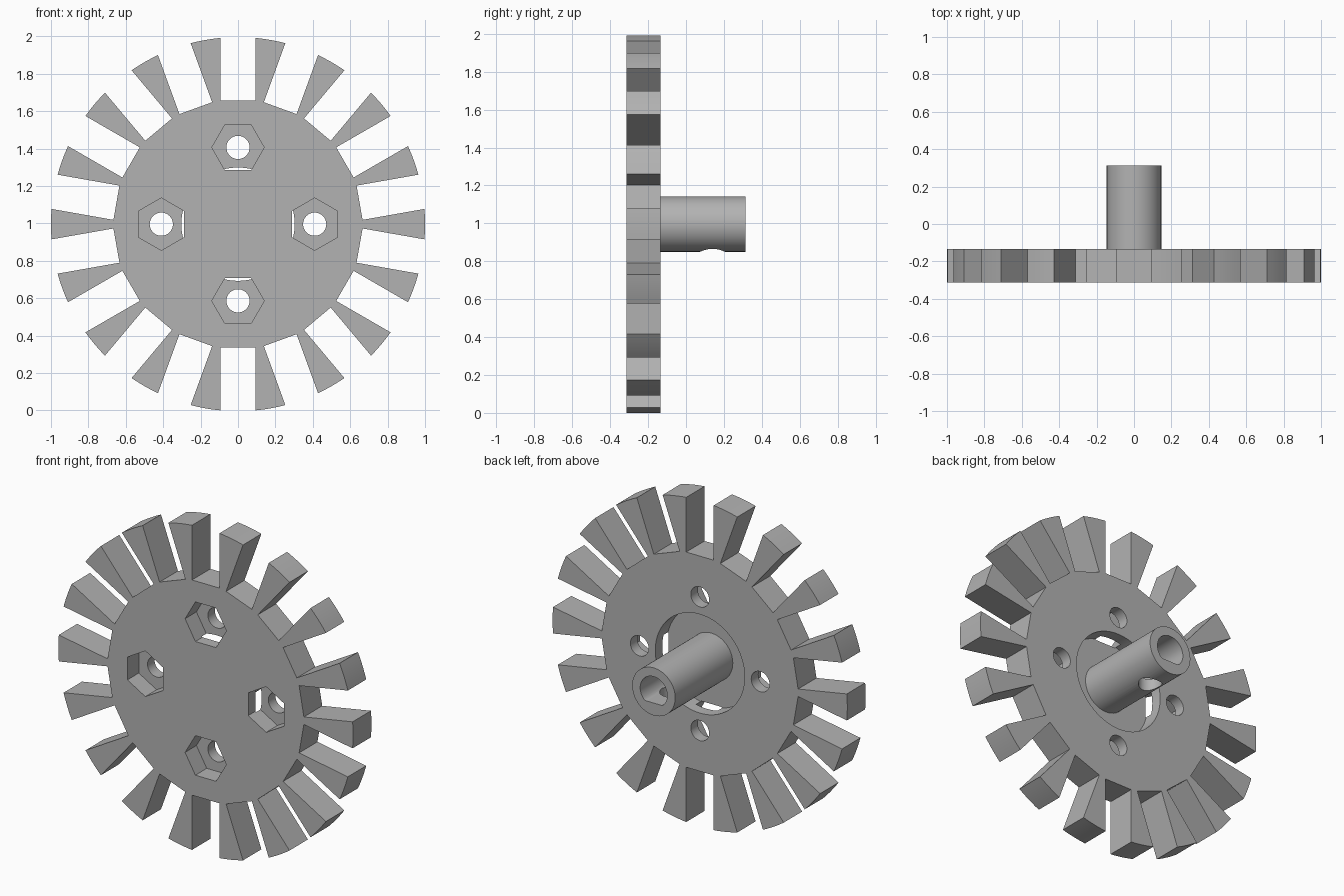
import bpy, bmesh
from math import sin, cos, asin, pi, radians, sqrt
from mathutils import Matrix

cube = bpy.data.objects.get("Cube")
if cube:
    bpy.data.objects.remove(cube)

TEETH, OUTER, ROOT, SLOT = 18, 1.0, 0.66, 0.093
FRONT, PLATE_BACK, END = -0.313, -0.135, 0.313
RECESS_FLOOR = PLATE_BACK - 0.11
POCKET_FLOOR = FRONT + 0.11
CZ = sqrt(OUTER ** 2 - SLOT ** 2)   # axle height so the lowest tips touch the ground

grey = bpy.data.materials.new("plain_grey")
grey.use_nodes = True
colour = (0.45, 0.45, 0.45, 1)
grey.diffuse_color = colour
grey.node_tree.nodes["Principled BSDF"].inputs["Base Color"].default_value = colour


def prism(name, outline, y0, y1):
    """Extrude an (x, z) outline from y0 to y1."""
    bm = bmesh.new()
    face = bm.faces.new([bm.verts.new((x, y0, z)) for x, z in outline])
    new = bmesh.ops.extrude_face_region(bm, geom=[face])["geom"]
    bmesh.ops.translate(bm, vec=(0, y1 - y0, 0),
                        verts=[v for v in new if isinstance(v, bmesh.types.BMVert)])
    bmesh.ops.recalc_face_normals(bm, faces=bm.faces)
    mesh = bpy.data.meshes.new(name)
    bm.to_mesh(mesh)
    bm.free()
    mesh.materials.append(grey)
    obj = bpy.data.objects.new(name, mesh)
    bpy.context.collection.objects.link(obj)
    return obj


def ring(radius, sides, cx=0, cz=CZ, turn=0):
    return [(cx + radius * cos(turn + 2 * pi * i / sides),
             cz + radius * sin(turn + 2 * pi * i / sides)) for i in range(sides)]


def cut(target, cutters):
    for c in cutters:
        mod = target.modifiers.new("cut", "BOOLEAN")
        mod.operation, mod.solver, mod.object = "DIFFERENCE", "EXACT", c
    bpy.context.view_layer.update()
    done = bpy.data.meshes.new_from_object(
        target.evaluated_get(bpy.context.evaluated_depsgraph_get()))
    target.modifiers.clear()
    target.data = done
    for c in cutters:
        bpy.data.objects.remove(c)


def smooth(obj):
    bpy.ops.object.select_all(action="DESELECT")
    obj.select_set(True)
    bpy.context.view_layer.objects.active = obj
    bpy.ops.object.shade_smooth_by_angle(angle=radians(30))


# Slotted wheel: parallel-sided slots with flat floors, rounded tooth tips
outline = []
step = 2 * pi / TEETH
edge = asin(SLOT / OUTER)
for k in range(TEETH):
    a = pi / 2 + k * step
    for side in (-SLOT, SLOT):
        outline.append((ROOT * cos(a) - side * sin(a), CZ + ROOT * sin(a) + side * cos(a)))
    for i in range(7):
        t = a + edge + (step - 2 * edge) * i / 6
        outline.append((OUTER * cos(t), CZ + OUTER * sin(t)))
wheel = prism("slotted_wheel", outline, FRONT, PLATE_BACK)

# Rear recess, hex nut pockets and bolt holes
cutters = [prism("recess_cutter", ring(0.303, 96), RECESS_FLOOR, PLATE_BACK + 0.1)]
for k in range(4):
    a = k * pi / 2
    x, z = 0.41 * cos(a), CZ + 0.41 * sin(a)
    cutters.append(prism("nut_cutter", ring(0.14, 6, x, z, a + pi / 2),
                         FRONT - 0.1, POCKET_FLOOR))
    cutters.append(prism("bolt_cutter", ring(0.062, 48, x, z), FRONT - 0.1, PLATE_BACK + 0.1))
cut(wheel, cutters)
smooth(wheel)

# Hollow shaft with a D-shaped bore and a set screw hole underneath
shaft = prism("shaft", ring(0.146, 64), RECESS_FLOOR, END)
bore = [(x, max(z, CZ - 0.07)) for x, z in ring(0.092, 48)]
screw = prism("screw_cutter", ring(0.066, 48, 0, 0), 0, 0.3)
screw.data.transform(Matrix.Translation((0, 0.14, CZ)) @ Matrix.Rotation(-pi / 2, 4, "X"))
cut(shaft, [prism("bore_cutter", bore, PLATE_BACK, END + 0.1), screw])
smooth(shaft)
